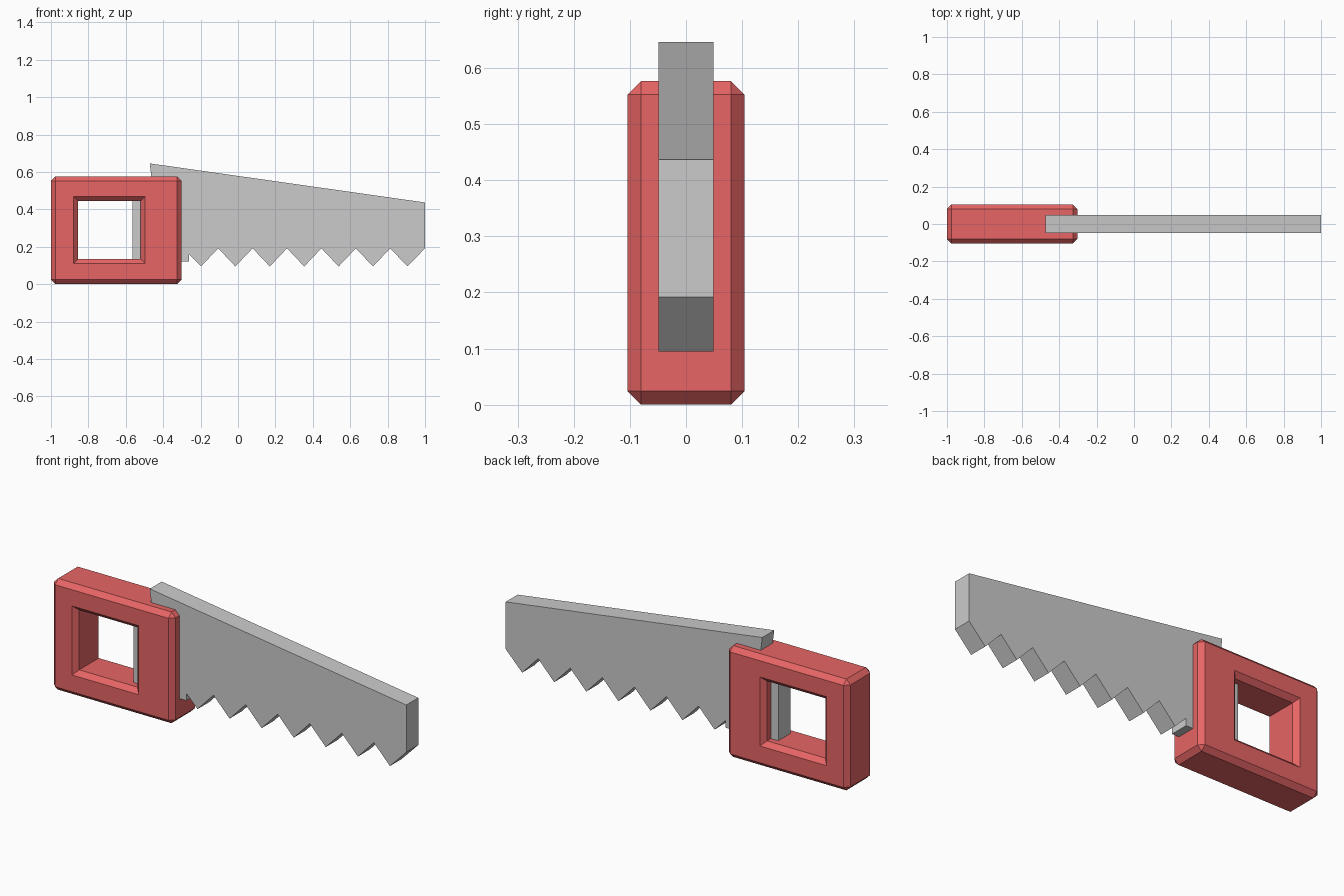
import bpy, bmesh

if "Cube" in bpy.data.objects:
    bpy.data.objects.remove(bpy.data.objects["Cube"])


def make_object(name, bm):
    bmesh.ops.recalc_face_normals(bm, faces=bm.faces)
    mesh = bpy.data.meshes.new(name)
    bm.to_mesh(mesh)
    bm.free()
    obj = bpy.data.objects.new(name, mesh)
    bpy.context.collection.objects.link(obj)
    return obj


def loft(name, rings):
    """Closed solid through rings of equal point count."""
    bm = bmesh.new()
    loops = [[bm.verts.new(p) for p in ring] for ring in rings]
    n = len(loops[0])
    for a, b in zip(loops, loops[1:]):
        for i in range(n):
            j = (i + 1) % n
            bm.faces.new((a[i], a[j], b[j], b[i]))
    bm.faces.new(loops[0])
    bm.faces.new(loops[-1])
    return make_object(name, bm)


def rect(x0, x1, z0, z1, y, inset=0.0):
    return [(x0 + inset, y, z0 + inset), (x1 - inset, y, z0 + inset),
            (x1 - inset, y, z1 - inset), (x0 + inset, y, z1 - inset)]


# Handle: chamfered block
HALF, CHAMFER = 0.104, 0.024
handle = loft("handle", [rect(-1.0, -0.302, 0.0, 0.577, y) for y in (-HALF, HALF)])
bm = bmesh.new()
bm.from_mesh(handle.data)
bmesh.ops.bevel(bm, geom=bm.edges[:], offset=CHAMFER, segments=1, affect='EDGES')
bm.to_mesh(handle.data)
bm.free()

# Grip opening with chamfered rims, cut through the handle
flare = [(-HALF - CHAMFER, -CHAMFER), (-HALF + CHAMFER, CHAMFER),
         (HALF - CHAMFER, CHAMFER), (HALF + CHAMFER, -CHAMFER)]
cutter = loft("grip_cutter", [rect(-0.879, -0.497, 0.111, 0.469, y, d) for y, d in flare])
cutter.hide_render = True
cut = handle.modifiers.new("grip_opening", 'BOOLEAN')
cut.operation, cut.solver, cut.object = 'DIFFERENCE', 'EXACT', cutter
bpy.context.view_layer.objects.active = handle
bpy.ops.object.modifier_apply(modifier=cut.name)
bpy.data.objects.remove(cutter)

red = bpy.data.materials.new("red_handle")
red.diffuse_color = (0.8, 0.13, 0.13, 1)
red.use_nodes = True
red.node_tree.nodes["Principled BSDF"].inputs["Base Color"].default_value = red.diffuse_color
handle.data.materials.clear()
handle.data.materials.append(red)

# Blade: tapered plate with a zigzag cutting edge and a tang inside the handle
PITCH, TIP, ROOT = 0.184, 0.095, 0.192
profile = [(-0.564, 0.122), (-0.262, 0.122), (-0.262, 0.16)]
for i in range(7):
    x = -0.198 + i * PITCH
    profile += [(x, TIP), (min(x + PITCH / 2, 1.0), ROOT)]
profile[-1] = (1.0, ROOT)
profile += [(1.0, 0.437), (-0.472, 0.646), (-0.46, 0.55), (-0.564, 0.53)]
loft("blade", [[(x, y, z) for x, z in profile] for y in (-0.049, 0.049)])
